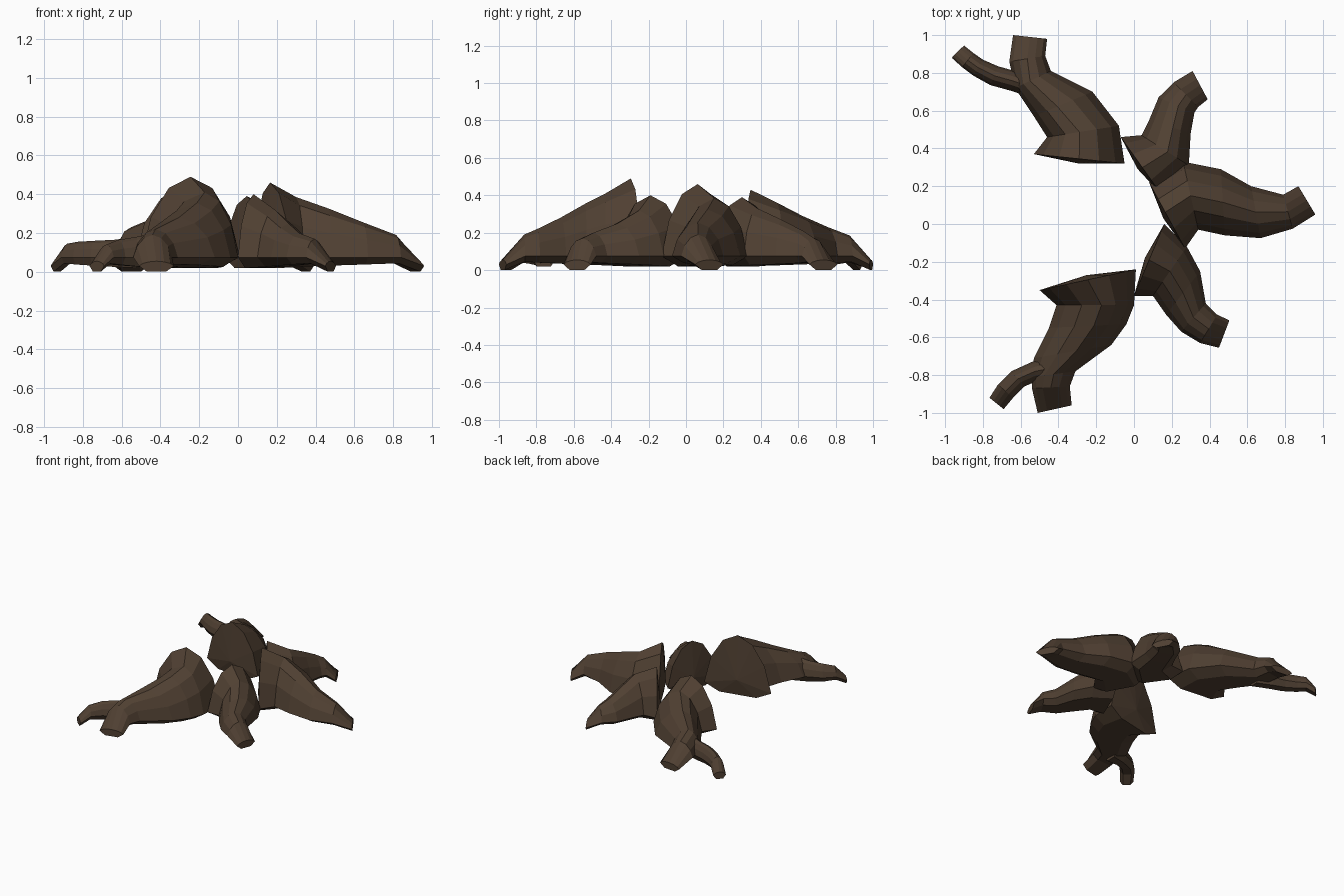
import bpy, bmesh
from mathutils import Vector

bark = bpy.data.materials.new("dark_bark")
bark.diffuse_color = (0.08, 0.051, 0.032, 1)


def section(l, r, top, t, low, side):
    """Ring of nine points: tucked underside, steep flanks, rounded ridge."""
    L, R = Vector((*l, 0)), Vector((*r, 0))
    ridge = L.lerp(R, t)

    def at(edge, f, z):
        p = edge.lerp(ridge, f)
        p.z = z
        return p
    rise = top - side
    half = [(0.45, low), (0.0, side), (0.2, side + rise * 0.5), (0.56, side + rise * 0.86)]
    ring = [at(L, f, z) for f, z in half]
    ring.append(at(ridge, 0, top))
    ring += [at(R, f, z) for f, z in reversed(half)]
    return ring


def root(name, stations, tip_z=0.055, bulge=0.025):
    """Loft the rings; each station is left edge, right edge, height, ridge position."""
    bm = bmesh.new()
    rings = []
    last = len(stations) - 1
    for i, (l, r, z, t) in enumerate(stations):
        if i == last:
            pts = section(l, r, tip_z, t, 0.001, 0.03)
        else:
            pts = section(l, r, z, t, 0.02 + 0.03 * i / last, 0.075)
        rings.append([bm.verts.new(p) for p in pts])
    n = len(rings[0])
    for a, b in zip(rings, rings[1:]):
        for k in range(n):
            bm.faces.new((a[k], a[(k + 1) % n], b[(k + 1) % n], b[k]))
    # slightly swollen inner end
    mid = [(Vector(l) + Vector(r)) / 2 for l, r, z, t in stations[:2]]
    out = mid[0] + (mid[0] - mid[1]).normalized() * bulge
    hub = bm.verts.new((out.x, out.y, stations[0][2] * 0.3))
    for k in range(n):
        bm.faces.new((rings[0][k], rings[0][(k + 1) % n], hub))
    bm.faces.new(rings[-1])
    bmesh.ops.recalc_face_normals(bm, faces=bm.faces)
    me = bpy.data.meshes.new(name)
    bm.to_mesh(me)
    bm.free()
    me.materials.append(bark)
    bpy.context.collection.objects.link(bpy.data.objects.new(name, me))


# Long root on the right
root("right_root", [
    ((0.08, 0.22), (0.27, -0.13), 0.46, 0.45),
    ((0.26, 0.33), (0.34, -0.03), 0.385, 0.5),
    ((0.46, 0.29), (0.48, -0.06), 0.325, 0.5),
    ((0.62, 0.20), (0.67, -0.075), 0.255, 0.5),
    ((0.79, 0.155), (0.84, -0.025), 0.19, 0.5),
    ((0.87, 0.20), (0.96, 0.05), 0, 0.5)])

# Short root at the back right
root("back_right_root", [
    ((-0.07, 0.46), (0.15, 0.15), 0.39, 0.52),
    ((0.04, 0.47), (0.29, 0.31), 0.33, 0.55),
    ((0.08, 0.55), (0.30, 0.48), 0.27, 0.57),
    ((0.13, 0.67), (0.32, 0.59), 0.21, 0.55),
    ((0.21, 0.75), (0.34, 0.62), 0.17, 0.5),
    ((0.31, 0.81), (0.39, 0.66), 0, 0.5)])

# Short root at the front right
root("front_right_root", [
    ((0.16, 0.0), (0.0, -0.38), 0.40, 0.5),
    ((0.28, -0.12), (0.10, -0.38), 0.32, 0.5),
    ((0.35, -0.25), (0.17, -0.48), 0.25, 0.5),
    ((0.38, -0.42), (0.25, -0.57), 0.20, 0.5),
    ((0.44, -0.48), (0.35, -0.63), 0.17, 0.5),
    ((0.505, -0.51), (0.45, -0.655), 0, 0.5)])

# Forked root at the back left
root("back_left_root", [
    ((-0.53, 0.37), (-0.05, 0.32), 0.43, 0.5),
    ((-0.46, 0.46), (-0.08, 0.52), 0.36, 0.45),
    ((-0.53, 0.57), (-0.22, 0.70), 0.29, 0.4),
    ((-0.63, 0.72), (-0.44, 0.81), 0.23, 0.42),
    ((-0.66, 0.86), (-0.47, 0.89), 0.185, 0.5),
    ((-0.64, 1.0), (-0.46, 0.98), 0, 0.5)])
root("back_left_branch", [
    ((-0.52, 0.77), (-0.52, 0.66), 0.18, 0.5),
    ((-0.63, 0.81), (-0.65, 0.705), 0.165, 0.5),
    ((-0.72, 0.835), (-0.76, 0.735), 0.16, 0.5),
    ((-0.80, 0.87), (-0.85, 0.785), 0.155, 0.5),
    ((-0.85, 0.905), (-0.91, 0.83), 0.145, 0.5),
    ((-0.90, 0.945), (-0.965, 0.88), 0, 0.5)], bulge=0)

# Forked root at the front left
root("front_left_root", [
    ((0.01, -0.24), (-0.50, -0.35), 0.49, 0.5),
    ((0.0, -0.43), (-0.41, -0.43), 0.41, 0.42),
    ((-0.04, -0.53), (-0.45, -0.55), 0.355, 0.42),
    ((-0.12, -0.64), (-0.53, -0.71), 0.28, 0.45),
    ((-0.31, -0.78), (-0.54, -0.81), 0.22, 0.5),
    ((-0.34, -0.86), (-0.54, -0.87), 0.19, 0.5),
    ((-0.33, -0.96), (-0.51, -1.0), 0, 0.5)])
root("front_left_branch", [
    ((-0.42, -0.83), (-0.42, -0.69), 0.20, 0.5),
    ((-0.51, -0.83), (-0.54, -0.73), 0.18, 0.5),
    ((-0.58, -0.86), (-0.65, -0.78), 0.165, 0.5),
    ((-0.64, -0.92), (-0.72, -0.85), 0.14, 0.5),
    ((-0.69, -0.98), (-0.765, -0.92), 0, 0.5)], bulge=0)
